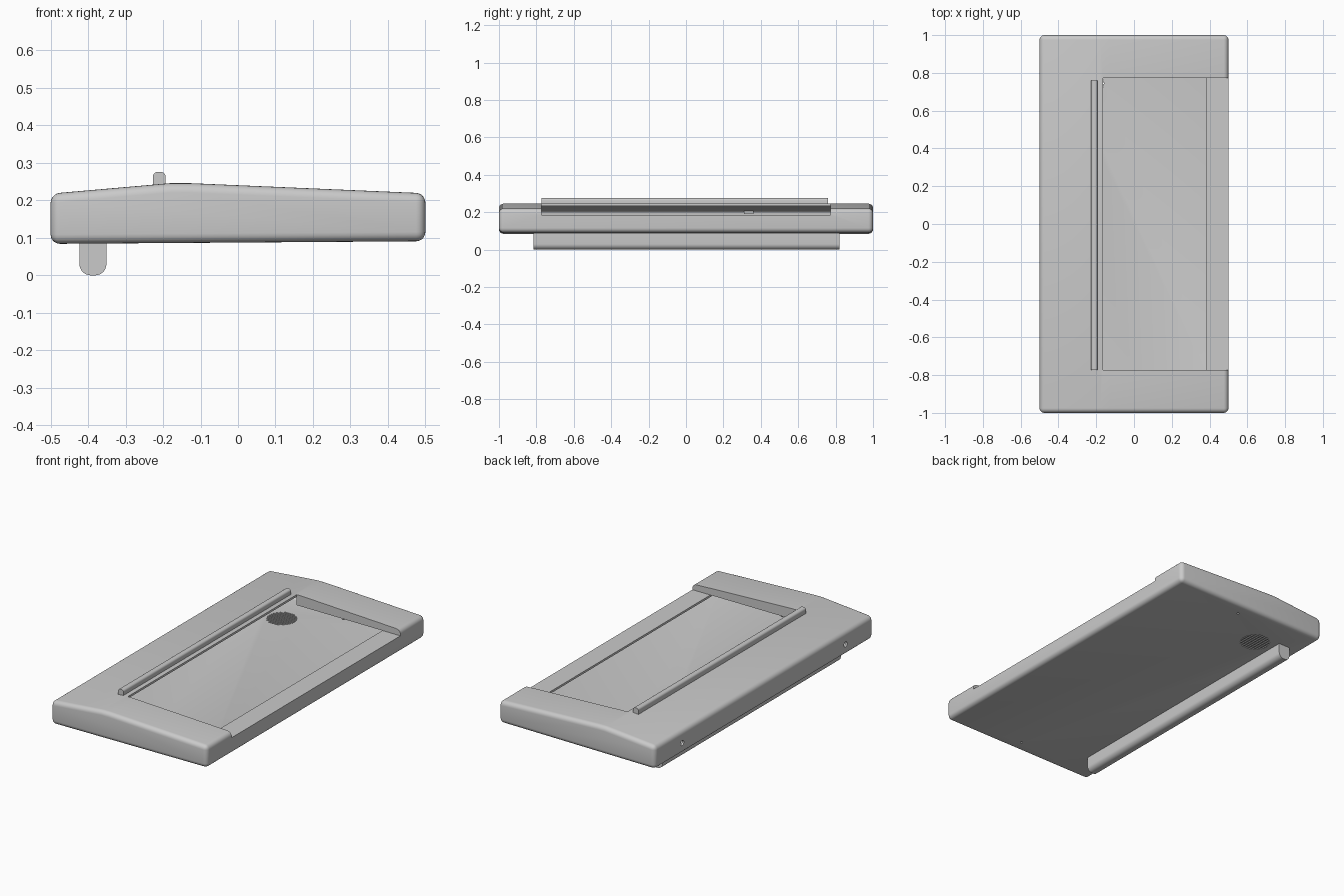
import bpy, bmesh, math

if "Cube" in bpy.data.objects:
    bpy.data.objects.remove(bpy.data.objects["Cube"])

grey = bpy.data.materials.new("plain grey")
grey.diffuse_color = (0.59, 0.59, 0.59, 1)
grey.use_nodes = True
grey.node_tree.nodes["Principled BSDF"].inputs["Base Color"].default_value = grey.diffuse_color


def finish(name, bm):
    bmesh.ops.recalc_face_normals(bm, faces=bm.faces)
    me = bpy.data.meshes.new(name)
    bm.to_mesh(me)
    bm.free()
    ob = bpy.data.objects.new(name, me)
    bpy.context.collection.objects.link(ob)
    me.materials.append(grey)
    return ob


def prism(bm, profile, y0, y1):
    """Extrude an x-z profile along y."""
    face = bm.faces.new([bm.verts.new((x, y0, z)) for x, z in profile])
    ext = bmesh.ops.extrude_face_region(bm, geom=[face])["geom"]
    verts = [g for g in ext if isinstance(g, bmesh.types.BMVert)]
    bmesh.ops.translate(bm, verts=verts, vec=(0, y1 - y0, 0))


def box(bm, x0, x1, y0, y1, z0, z1):
    prism(bm, [(x0, z0), (x1, z0), (x1, z1), (x0, z1)], y0, y1)


def part(name, profile, y0, y1):
    bm = bmesh.new()
    prism(bm, profile, y0, y1)
    return finish(name, bm)


def bar(name, x0, x1, y0, y1, z0, z1, r, down=False):
    """Long bar with one rounded edge, on top or underneath."""
    arc = [(x1 - r + r * math.cos(a), z1 - r + r * math.sin(a))
           for a in [math.pi / 2 * i / 6 for i in range(7)]]
    prof = [(x1, z0)] + arc + [(x0 + x1 - x, z) for x, z in reversed(arc)] + [(x0, z0)]
    if down:
        prof = [(x, z0 + z1 - z) for x, z in prof]
    return part(name, prof, y0, y1)


def slab(name, t, r):
    """Rounded slab with a low ridge, shrunk by t on every side."""
    ob = part(name, [(-0.5 + t, 0.084 + t), (0.5 - t, 0.091 + t), (0.5 - t, 0.219 - t),
                     (-0.13, 0.246 - t), (-0.18, 0.246 - t), (-0.5 + t, 0.218 - t)],
              -1 + t, 1 - t)
    bev = ob.modifiers.new("rounding", "BEVEL")
    bev.width, bev.segments, bev.limit_method = r, 5, "ANGLE"
    bev.angle_limit = math.radians(30)
    return ob


def cut(ob, cutter):
    cutter.hide_render = True
    cutter.hide_viewport = True
    m = ob.modifiers.new(cutter.name, "BOOLEAN")
    m.operation, m.solver, m.object = "DIFFERENCE", "EXACT", cutter


# hollow thin-walled body
T = 0.012
body = slab("body", 0, 0.025)
cut(body, slab("cavity_cutter", T, 0.014))

# large top opening that runs out through the right side
bm = bmesh.new()
box(bm, -0.165, 0.6, -0.773, 0.773, 0.185, 0.4)
cut(body, finish("opening_cutter", bm))

# round vent grille through the bottom
bm = bmesh.new()
R, N = 0.08, 11
for i in range(N):
    d = (i - (N - 1) / 2) * 2 * R / N
    half = math.sqrt(R * R - d * d)
    box(bm, -0.24 - half, -0.24 + half, 0.745 + d - 0.004, 0.745 + d + 0.004, 0.07, 0.12)
cut(body, finish("grille_cutter", bm))

# screw holes underneath and round holes in the left side
bm = bmesh.new()
for s in (-1, 1):
    g = bmesh.ops.create_cone(bm, cap_ends=True, segments=12, radius1=0.007,
                              radius2=0.007, depth=0.06)["verts"]
    bmesh.ops.translate(bm, verts=g, vec=(0.03, 0.923 * s, 0.09))
    g = bmesh.ops.create_cone(bm, cap_ends=True, segments=20, radius1=0.015,
                              radius2=0.015, depth=0.06)["verts"]
    for v in g:
        v.co = (v.co.z - 0.5, v.co.x + 0.748 * s, v.co.y + 0.145)
cut(body, finish("hole_cutter", bm))

# lowered shelf along the open right side
part("right_shelf", [(0.385, 0.185 - T), (0.494, 0.185 - T), (0.494, 0.185),
                     (0.385, 0.185)], -0.78, 0.78)

# thin end walls hanging from the edges of the opening
for s, name in ((-1, "front_end_wall"), (1, "back_end_wall")):
    part(name, [(-0.165, 0.185), (0.385, 0.185), (0.385, 0.185 - T), (0.492, 0.185 - T),
                (0.492, 0.209), (-0.13, 0.236), (-0.165, 0.236)],
         0.773 * s, (0.773 + T) * s)

# stop rail on the ridge, foot bar underneath
rail = bar("stop_rail", -0.227, -0.193, -0.773, 0.76, 0.238, 0.276, 0.013)
foot = bar("foot_bar", -0.423, -0.351, -0.815, 0.82, 0.0, 0.09, 0.03, down=True)

# small port block on the inner left wall
bm = bmesh.new()
box(bm, -0.489, -0.47, 0.31, 0.36, 0.19, 0.213)
finish("port", bm)

for ob in (body, rail, foot):
    bpy.ops.object.select_all(action="DESELECT")
    ob.select_set(True)
    bpy.context.view_layer.objects.active = ob
    for m in list(ob.modifiers):
        bpy.ops.object.modifier_apply(modifier=m.name)
    bpy.ops.object.shade_smooth_by_angle(angle=math.radians(30))
